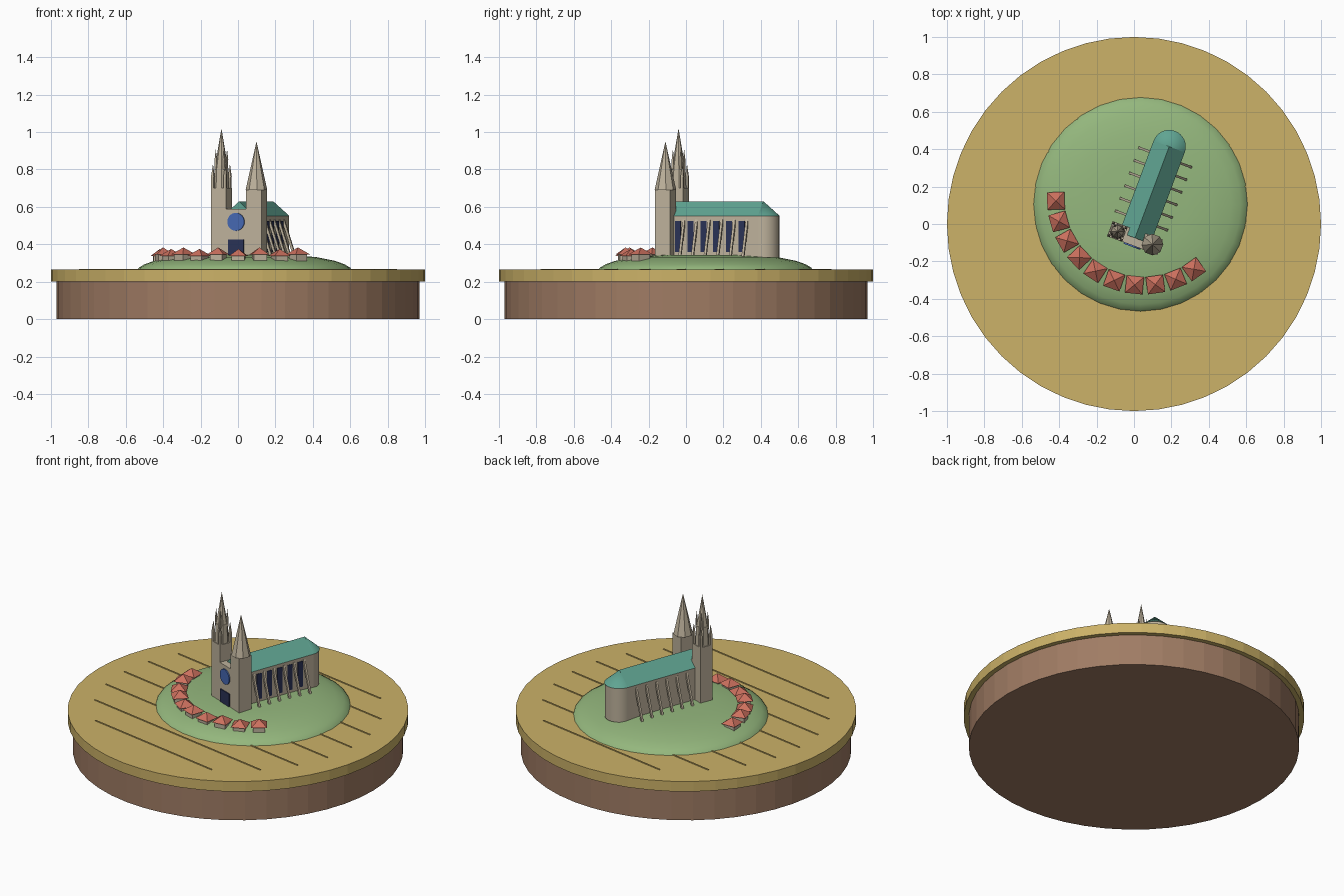
import bpy, bmesh, math
from mathutils import Matrix, Vector

if "Cube" in bpy.data.objects:
    bpy.data.objects.remove(bpy.data.objects["Cube"])


def material(name, rgb):
    lin = [((c / 255 + 0.055) / 1.055) ** 2.4 for c in rgb] + [1]
    m = bpy.data.materials.new(name)
    m.use_nodes = True
    m.diffuse_color = lin
    m.node_tree.nodes["Principled BSDF"].inputs["Base Color"].default_value = lin
    return m


SAND = material("sand", (204, 178, 104))
EARTH = material("brown earth", (160, 124, 100))
GRASS = material("grass green", (148, 183, 125))
STONE = material("pale stone", (190, 178, 156))
COPPER = material("copper green", (96, 164, 146))
TILE = material("red tile", (204, 112, 94))
NAVY = material("dark navy", (42, 50, 86))
BLUE = material("window blue", (70, 104, 178))

# Local church frame: x across the nave, y along it towards the apse
CHURCH = Matrix.Translation((0.005, -0.075, 0)) @ Matrix.Rotation(math.radians(-20.5), 4, 'Z')
GROUND = 0.33


def finish(name, bm, mat, frame=Matrix(), smooth=False):
    bmesh.ops.recalc_face_normals(bm, faces=bm.faces)
    me = bpy.data.meshes.new(name)
    bm.to_mesh(me)
    bm.free()
    me.materials.append(mat)
    ob = bpy.data.objects.new(name, me)
    bpy.context.collection.objects.link(ob)
    ob.matrix_world = frame
    if smooth:
        bpy.ops.object.select_all(action='DESELECT')
        ob.select_set(True)
        bpy.context.view_layer.objects.active = ob
        bpy.ops.object.shade_smooth_by_angle(angle=math.radians(40))
    return ob


def box(bm, x, y, z0, z1, w, d, turn=0):
    m = (Matrix.Translation((x, y, (z0 + z1) / 2)) @ Matrix.Rotation(turn, 4, 'Z')
         @ Matrix.Diagonal((w, d, z1 - z0, 1)))
    bmesh.ops.create_cube(bm, size=1, matrix=m)


def cone(bm, x, y, z0, z1, r0, r1, sides, turn=0):
    m = Matrix.Translation((x, y, (z0 + z1) / 2)) @ Matrix.Rotation(turn, 4, 'Z')
    bmesh.ops.create_cone(bm, cap_ends=True, segments=sides, radius1=r0, radius2=r1,
                          depth=z1 - z0, matrix=m)


def beam(bm, p, q, w):
    p, q = Vector(p), Vector(q)
    d = q - p
    m = (Matrix.Translation((p + q) / 2) @ d.to_track_quat('Z', 'X').to_matrix().to_4x4()
         @ Matrix.Diagonal((w, w, d.length, 1)))
    bmesh.ops.create_cube(bm, size=1, matrix=m)


# Round base and field
bm = bmesh.new()
cone(bm, 0, 0, 0, 0.2, 0.97, 0.97, 48)
finish("earth_base", bm, EARTH)
bm = bmesh.new()
cone(bm, 0, 0, 0.2, 0.265, 1, 1, 48)
finish("field_disc", bm, SAND)

# Raised furrow lines across the field
bm = bmesh.new()
for i in range(8):
    off = -0.7 + 0.2 * i
    box(bm, 0, off, 0.26, 0.269, 2 * math.sqrt(0.85 ** 2 - off ** 2), 0.008)
finish("field_furrows", bm, SAND, Matrix.Rotation(math.radians(-10), 4, 'Z'))

# Low hill as a lathed profile
bm = bmesh.new()
profile = [(0.575, 0.26), (0.565, 0.275), (0.535, 0.293), (0.485, 0.311),
           (0.38, 0.332), (0.25, 0.342), (0, 0.345)]
pts = [bm.verts.new((r, 0, z)) for r, z in profile]
edges = [bm.edges.new(pair) for pair in zip(pts, pts[1:])]
bmesh.ops.spin(bm, geom=pts + edges, axis=(0, 0, 1), cent=(0, 0, 0),
               angle=math.tau, steps=32)
bmesh.ops.remove_doubles(bm, verts=bm.verts, dist=0.0005)
finish("hill", bm, GRASS, Matrix.Translation((0.035, 0.105, 0)), True)

# Nave walls, rounded apse and roofs
HALF, END, EAVE, RIDGE = 0.085, 0.522, 0.55, 0.63
bm = bmesh.new()
box(bm, 0, END / 2, GROUND, EAVE, 2 * HALF, END)
finish("nave_walls", bm, STONE, CHURCH)
bm = bmesh.new()
cone(bm, 0, END, GROUND, EAVE, HALF, HALF, 32)
finish("apse_wall", bm, STONE, CHURCH, True)
bm = bmesh.new()
lip = HALF + 0.004
tri = [bm.verts.new(p) for p in ((-lip, 0, EAVE), (lip, 0, EAVE), (0, 0, RIDGE))]
face = bm.faces.new(tri)
ext = bmesh.ops.extrude_face_region(bm, geom=[face])
bmesh.ops.translate(bm, vec=(0, END, 0),
                    verts=[v for v in ext["geom"] if isinstance(v, bmesh.types.BMVert)])
finish("nave_roof", bm, COPPER, CHURCH)
bm = bmesh.new()
cone(bm, 0, END, EAVE, RIDGE, lip, 0, 32)
finish("apse_roof", bm, COPPER, CHURCH, True)

# Sloping buttresses on both sides, windows between them
bm = bmesh.new()
for side in (-1, 1):
    for i in range(6):
        t = 0.1 + 0.072 * i
        beam(bm, (side * (HALF - 0.003), t, 0.53), (side * 0.148, t, GROUND), 0.013)
finish("buttresses", bm, STONE, CHURCH)
bm = bmesh.new()
for i in range(6):
    box(bm, HALF, 0.066 + 0.073 * i, 0.36, 0.525, 0.006, 0.034)
finish("side_windows", bm, NAVY, CHURCH)

# West front with door and round window
bm = bmesh.new()
box(bm, 0, 0, GROUND, 0.59, 0.13, 0.084)
finish("west_front", bm, STONE, CHURCH)
bm = bmesh.new()
box(bm, 0, -0.044, GROUND, 0.425, 0.09, 0.009)
finish("main_door", bm, NAVY, CHURCH)
bm = bmesh.new()
bmesh.ops.create_cone(bm, cap_ends=True, segments=24, radius1=0.048, radius2=0.048, depth=0.009,
                      matrix=Matrix.Translation((0, -0.045, 0.52)) @ Matrix.Rotation(math.pi / 2, 4, 'X'))
finish("round_window", bm, BLUE, CHURCH)

# Plain tower with a tall eight-sided spire
bm = bmesh.new()
box(bm, 0.1, 0, GROUND, 0.69, 0.088, 0.088)
finish("plain_tower", bm, STONE, CHURCH)
bm = bmesh.new()
cone(bm, 0.1, 0, 0.69, 0.95, 0.058, 0, 8, math.pi / 8)
finish("plain_spire", bm, STONE, CHURCH)

# Ornate tower: stepped stages ringed with pinnacles
bm = bmesh.new()
box(bm, -0.1, 0, GROUND, 0.7, 0.086, 0.086)
finish("ornate_tower", bm, STONE, CHURCH)
bm = bmesh.new()
cone(bm, -0.1, 0, 0.7, 0.82, 0.042, 0.036, 8, math.pi / 8)
cone(bm, -0.1, 0, 0.82, 1.02, 0.034, 0, 8, math.pi / 8)
finish("ornate_spire", bm, STONE, CHURCH)
bm = bmesh.new()
for i in range(4):
    a = math.pi / 4 + i * math.pi / 2
    for r, z0, z1, z2, w in ((0.05, 0.7, 0.76, 0.83, 0.015), (0.033, 0.8, 0.85, 0.91, 0.01)):
        x, y = -0.1 + r * math.cos(a), r * math.sin(a)
        box(bm, x, y, z0, z1, w, w)
        cone(bm, x, y, z1, z2, w * 0.75, 0, 4, math.pi / 4)
finish("pinnacles", bm, STONE, CHURCH)

# Arc of small houses around the hill
walls, roofs = bmesh.new(), bmesh.new()
for i in range(10):
    a = math.radians(182 + 13.7 * i)
    x, y = 0.05 + 0.468 * math.cos(a), 0.14 + 0.468 * math.sin(a)
    lift = 0.008 * (i % 2)
    box(walls, x, y, 0.3, 0.342 + lift, 0.07, 0.07, a)
    cone(roofs, x, y, 0.338 + lift, 0.375 + lift, 0.066, 0, 4, a + math.pi / 4)
finish("house_walls", walls, STONE)
finish("house_roofs", roofs, TILE)
